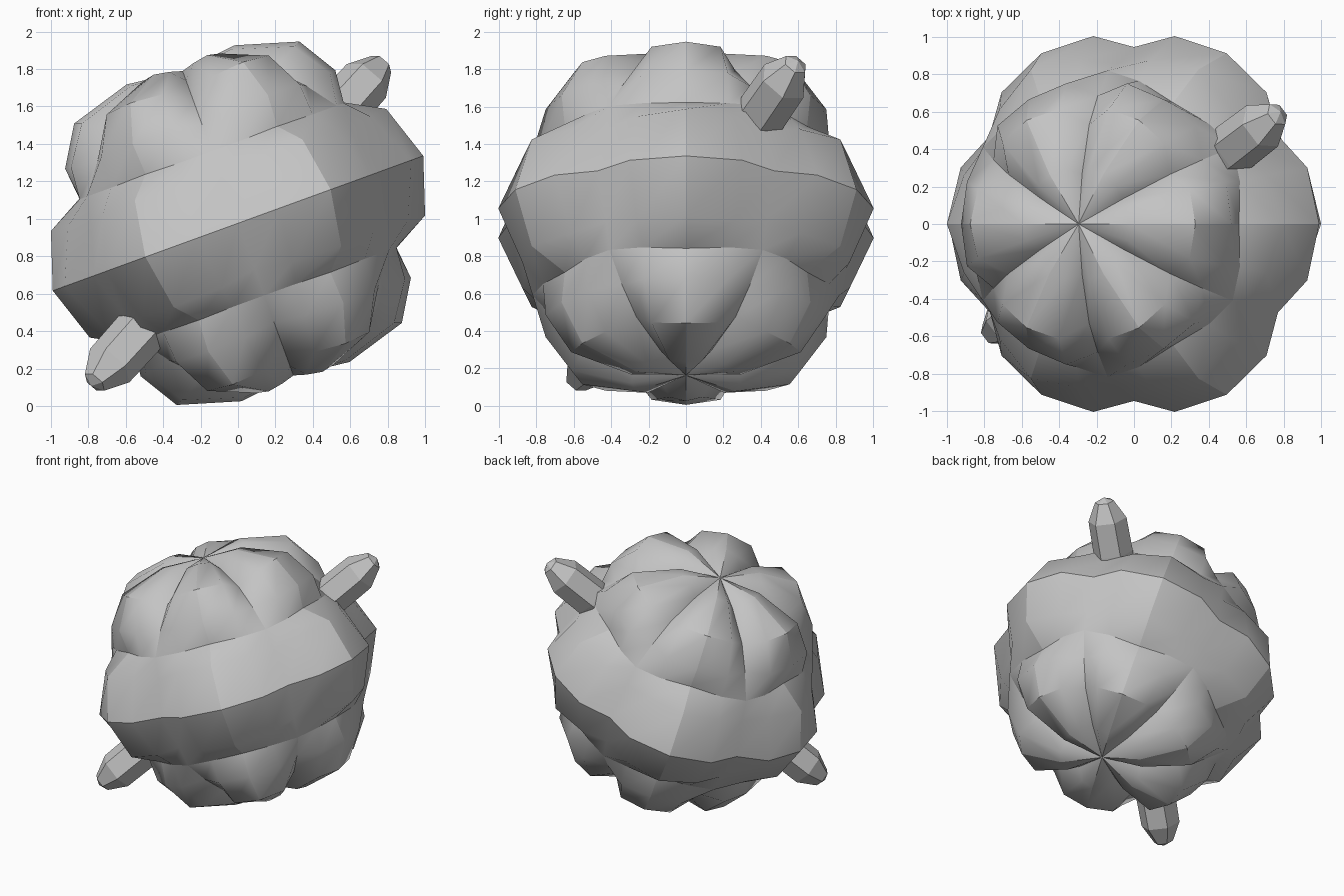
import bpy, bmesh
from math import sin, cos, radians
from mathutils import Vector, Matrix

cube = bpy.data.objects.get("Cube")
if cube:
    bpy.data.objects.remove(cube, do_unlink=True)

CENTRE = Vector((0, 0, 0.976))

grey = bpy.data.materials.new("plain_grey")
grey.use_nodes = True
grey.diffuse_color = (0.55, 0.55, 0.55, 1)
grey.node_tree.nodes["Principled BSDF"].inputs["Base Color"].default_value = grey.diffuse_color


def loft(name, columns, matrix, is_sharp=None):
    """Skin (angle, profile) columns around z; profile ends on the axis are poles.
    With is_sharp(column, row, column, row) the skin is smooth except on those edges."""
    bm = bmesh.new()
    place = {}
    count, rows = len(columns), len(columns[0][1])
    poles = [bm.verts.new((0, 0, columns[0][1][j][1])) for j in (0, -1)]
    for i, (a, prof) in enumerate(columns):
        place[i, 0], place[i, rows - 1] = poles
        for j, (r, h) in enumerate(prof[1:-1], 1):
            place[i, j] = bm.verts.new((r * cos(a), r * sin(a), h))
    for i in range(count):
        k = (i + 1) % count
        for j in range(rows - 1):
            ring = [place[i, j], place[k, j], place[k, j + 1], place[i, j + 1]]
            face = bm.faces.new(list(dict.fromkeys(ring)))
            face.smooth = is_sharp is not None
    if is_sharp:
        for i in range(count):
            k = (i + 1) % count
            for j in range(rows - 1):
                for m, n in ((i, j + 1), (k, j)):
                    if place[i, j] != place[m, n] and is_sharp(i, j, m, n):
                        bm.edges.get((place[i, j], place[m, n])).smooth = False
    bmesh.ops.recalc_face_normals(bm, faces=bm.faces)
    mesh = bpy.data.meshes.new(name)
    bm.to_mesh(mesh)
    bm.free()
    mesh.materials.append(grey)
    obj = bpy.data.objects.new(name, mesh)
    bpy.context.collection.objects.link(obj)
    obj.matrix_world = matrix


# Lobed body: half profiles (radius, height) from the belt to the pole
ridge = [(1.053, 0), (.953, .303), (.748, .415), (.768, .59), (.64, .80), (.306, .90), (0, .865)]
shoulder = [(1.03, 0), (.898, .295), (.785, .41), (.77, .585), (.63, .785), (.30, .885), (0, .865)]
valley = [(.945, 0), (.855, .26), (.82, .41), (.685, .565), (.53, .70), (.27, .81), (0, .865)]
MIDDLE = len(ridge) - 1
GROOVE, RIM = 2, 4


def mirrored(half):
    return [(r, -h) for r, h in half[:0:-1]] + half


def body_crease(i, j, m, n):
    """Creases: belt line, grooves, lobe rims, ridges and lobe valleys."""
    level, other = abs(j - MIDDLE), abs(n - MIDDLE)
    if level == other:
        on_valley = i % 4 == 3 or m % 4 == 3
        return level in (0, GROOVE) or (level == RIM and not on_valley)
    if min(level, other) < GROOVE:
        return i % 4 == 1
    return i % 2 == 1


columns = []
for lobe in range(6):
    for offset, half in ((-17, shoulder), (0, ridge), (17, shoulder), (30, valley)):
        columns.append((radians(60 * lobe + offset), mirrored(half)))

tilt = Matrix.Rotation(radians(-20), 4, 'Y')
loft("lobed_body", columns, Matrix.Translation(CENTRE) @ tilt, body_crease)

# Two rounded pegs on opposite sides of the body
peg_profile = [(0, .6), (.13, .7), (.142, .9), (.138, 1.15), (.068, 1.285), (0, 1.315)]
peg_columns = [(radians(60 * i), peg_profile) for i in range(6)]
axis = Vector((.595, .455, .66))
for name, side in (("upper_peg", 1), ("lower_peg", -1)):
    turn = (axis * side).to_track_quat('Z', 'Y').to_matrix().to_4x4()
    loft(name, peg_columns, Matrix.Translation(CENTRE) @ turn)
